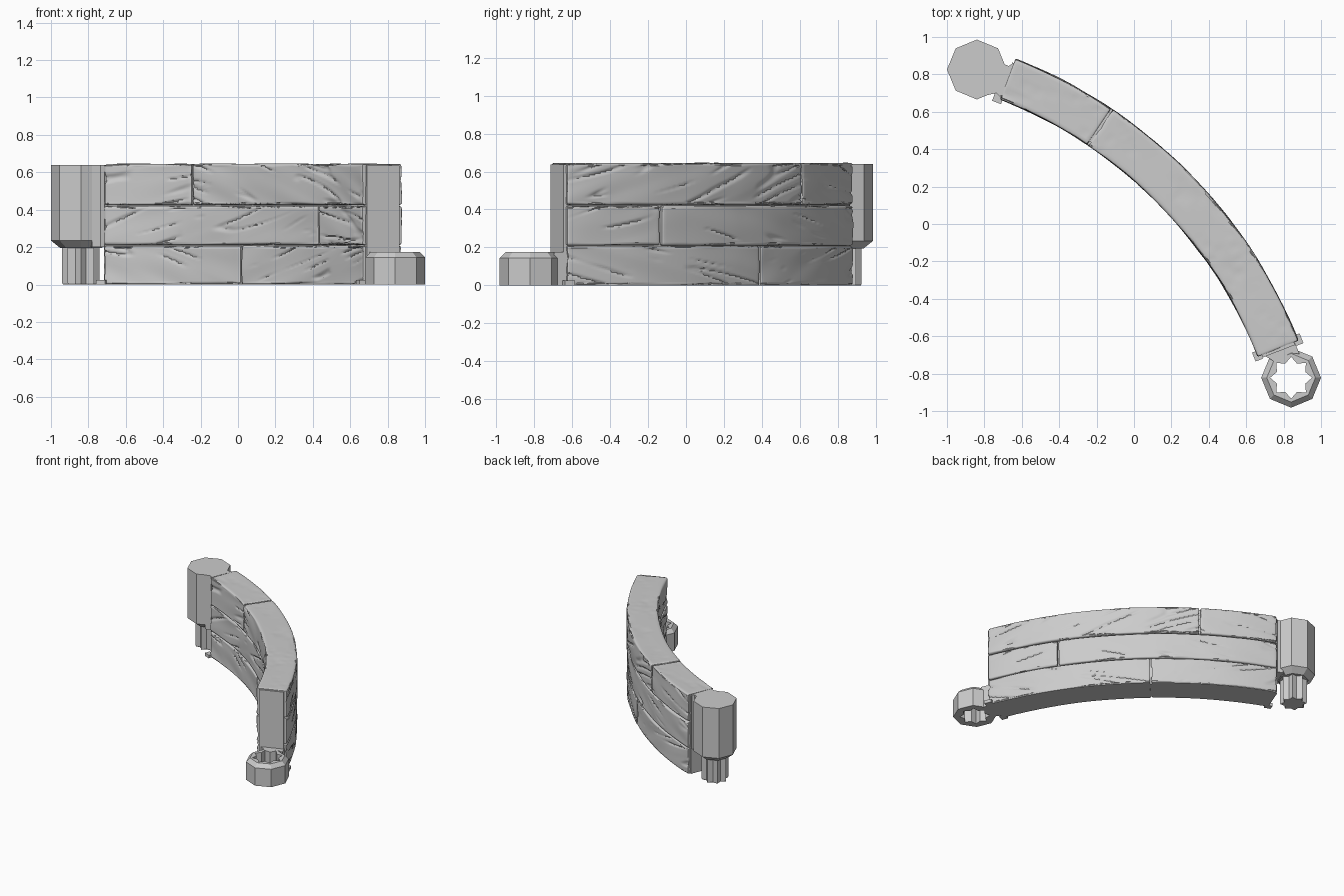
import bpy, bmesh, math
from mathutils import Vector, noise

if "Cube" in bpy.data.objects:
    bpy.data.objects.remove(bpy.data.objects["Cube"], do_unlink=True)

GREY = (0.6, 0.6, 0.6, 1)
mat = bpy.data.materials.new("plain grey")
mat.use_nodes = True
mat.diffuse_color = GREY
mat.node_tree.nodes["Principled BSDF"].inputs["Base Color"].default_value = GREY

CENTRE = -1.598            # arc centre, same for x and y
R_IN, R_OUT = 2.43, 2.66
START, END = 21.4, 68.8    # arc limits in degrees
HEIGHT = 0.645


def finish(name, bm, smooth=None):
    bmesh.ops.recalc_face_normals(bm, faces=bm.faces)
    mesh = bpy.data.meshes.new(name)
    bm.to_mesh(mesh)
    bm.free()
    mesh.materials.append(mat)
    obj = bpy.data.objects.new(name, mesh)
    bpy.context.collection.objects.link(obj)
    if smooth:
        bpy.ops.object.select_all(action="DESELECT")
        obj.select_set(True)
        bpy.context.view_layer.objects.active = obj
        bpy.ops.object.shade_smooth_by_angle(angle=math.radians(smooth))
    return obj


def loft(name, loops, ring=False, smooth=None):
    """Skin equal-length point loops; cap the ends, or join last to first."""
    bm = bmesh.new()
    rows = [[bm.verts.new(p) for p in loop] for loop in loops]
    pairs = list(zip(rows, rows[1:]))
    if ring:
        pairs.append((rows[-1], rows[0]))
    else:
        bm.faces.new(rows[0])
        bm.faces.new(rows[-1])
    n = len(rows[0])
    for a, b in pairs:
        for i in range(n):
            j = (i + 1) % n
            bm.faces.new((a[i], a[j], b[j], b[i]))
    return finish(name, bm, smooth)


def polar(angle, r):
    a = math.radians(angle)
    return CENTRE + r * math.cos(a), CENTRE + r * math.sin(a)


def prism(name, pts, z0, z1):
    return loft(name, [[(x, y, z) for x, y in pts] for z in (z0, z1)])


def star(cx, cy, tip, valley, z):
    """Sixteen points alternating between two radii."""
    return [(cx + r * math.cos(math.pi * i / 8), cy + r * math.sin(math.pi * i / 8), z)
            for i in range(16) for r in [valley if i % 2 else tip]]


def octagon(cx, cy, r, z):
    return star(cx, cy, r, r * math.cos(math.pi / 8), z)


# Carved wooden planks
ROUND = 0.014


def grain(u, v, slope, seed):
    """Surface relief: broad swells plus slanted carved grooves."""
    w = v - slope * u
    swell = noise.noise(Vector((u * 3, w * 9, seed)))
    line = noise.noise(Vector((u * 1.6, w * 15, seed + 5)))
    patch = noise.noise(Vector((u * 4, v * 7, seed + 9)))
    groove = max(0, 1 - abs(line) / 0.1) * max(0, min(1, patch * 3 + 0.4))
    return 0.007 * swell - 0.011 * groove


def plank(name, a0, a1, z0, z1, slope, seed):
    mid_r = (R_IN + R_OUT) / 2
    lo = Vector((math.radians(a0) * mid_r, R_IN, z0))
    hi = Vector((math.radians(a1) * mid_r, R_OUT, z1))
    inset = Vector((ROUND,) * 3)
    # cross-section boundary, denser near its corners
    ease = lambda t: 0.5 - 0.5 * math.cos(math.pi * t)
    side, flat = 36, 14
    section = [(R_OUT, z0 + (z1 - z0) * ease(i / side)) for i in range(side)]
    section += [(R_OUT + (R_IN - R_OUT) * ease(i / flat), z1) for i in range(flat)]
    section += [(R_IN, z1 + (z0 - z1) * ease(i / side)) for i in range(side)]
    section += [(R_IN + (R_OUT - R_IN) * ease(i / flat), z0) for i in range(flat)]
    length = hi.x - lo.x
    steps = int(length / 0.016)
    stations = [lo.x, lo.x + 0.004, lo.x + 0.009]
    stations += [lo.x + 0.014 + (length - 0.028) * i / steps for i in range(steps + 1)]
    stations += [hi.x - 0.009, hi.x - 0.004, hi.x]
    loops = []
    for u in stations:
        loop = []
        for r, z in section:
            p = Vector((u, r, z))
            core = Vector(max(l, min(h, c)) for l, h, c in zip(lo + inset, hi - inset, p))
            out = (p - core).normalized()
            face = 3 if r > mid_r else 0
            d = grain(u, z + (r - mid_r) * abs(out.z), slope, seed + face)
            # end faces and flat tops carry less relief
            d *= 1 - 0.65 * abs(out.z)
            q = core + out * (ROUND + d)
            x, y = polar(math.degrees(q.x / mid_r), q.y)
            loop.append((x, y, 0 if z == 0 else q.z))
        loops.append(loop)
    return loft(name, loops, smooth=40)


COURSES = [("lower", 0.0, 0.207, 48.4, -0.22, 0.3),
           ("middle", 0.211, 0.42, 33.5, 0.2, -0.25),
           ("upper", 0.425, HEIGHT, 56.2, 0.3, -0.2)]
for k, (label, z0, z1, joint, slope_a, slope_b) in enumerate(COURSES):
    plank(label + "_plank_left", START, joint - 0.05, z0, z1, slope_a, 20 * k + 1.3)
    plank(label + "_plank_right", joint + 0.05, END, z0, z1, slope_b, 20 * k + 11.7)

# Solid wall behind the planks, with flat ends
angles = [START - 0.25 + (END - START + 0.4) * i / 40 for i in range(41)]
loft("wall_core", [[(*polar(a, r), z) for r, z in
                    ((R_IN + 0.022, 0), (R_OUT - 0.022, 0),
                     (R_OUT - 0.022, HEIGHT - 0.008), (R_IN + 0.022, HEIGHT - 0.008))]
                   for a in angles], smooth=30)

# Post with a splined pin below it
PX, PY = -0.84, 0.826
loft("post", [octagon(PX, PY, r, z) for r, z in
              ((0.11, 0.195), (0.16, 0.235), (0.16, 0.64))])
loft("splined_pin", [star(PX, PY, r * 0.1, r * 0.074, z) for r, z in
                     ((0.95, 0), (1, 0.008), (1, 0.2))])
prism("post_neck", [(-0.78, 0.69), (-0.735, 0.70), (-0.715, 0.68), (-0.645, 0.86),
                    (-0.67, 0.845), (-0.71, 0.86), (-0.80, 0.83)], 0.2, 0.64)

# Socket ring with a star-shaped hole
SX, SY = 0.84, -0.822
loft("socket_ring", [octagon(SX, SY, 0.16, 0), octagon(SX, SY, 0.16, 0.145),
                     octagon(SX, SY, 0.13, 0.175), star(SX, SY, 0.112, 0.082, 0.175),
                     star(SX, SY, 0.112, 0.082, 0)], ring=True)
prism("socket_neck", [(0.69, -0.70), (0.86, -0.635), (0.885, -0.695),
                      (0.84, -0.69), (0.75, -0.735)], 0, 0.175)

# Small foot tabs at the ends of the wall
for name, a, r in (("foot_tab_socket_outer", START, R_OUT),
                   ("foot_tab_socket_inner", START, R_IN),
                   ("foot_tab_post_inner", END, R_IN)):
    prism(name, [polar(a + da, r + dr) for da, dr in
                 ((-0.4, -0.022), (0.8, -0.022), (0.8, 0.022), (-0.4, 0.022))], 0, 0.025)
